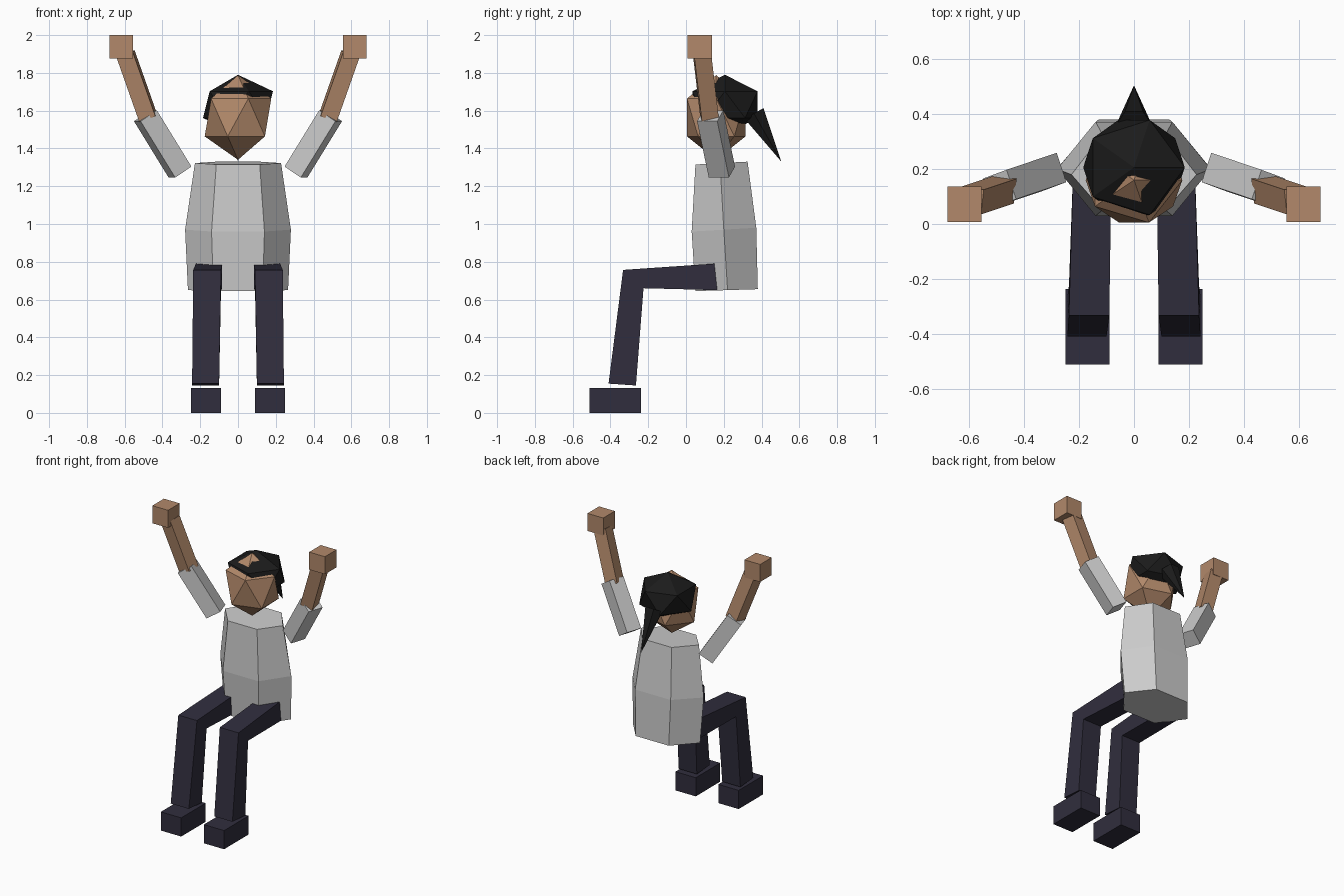
import bpy, bmesh
from mathutils import Vector, Matrix

cube = bpy.data.objects.get("Cube")
if cube:
    bpy.data.objects.remove(cube, do_unlink=True)


def material(name, r, g, b):
    m = bpy.data.materials.new(name)
    m.use_nodes = True
    m.diffuse_color = (r, g, b, 1)
    m.node_tree.nodes["Principled BSDF"].inputs["Base Color"].default_value = (r, g, b, 1)
    return m


shirt = material("light grey shirt", 0.6, 0.6, 0.6)
skin = material("tan skin", 0.445, 0.25, 0.145)
navy = material("dark navy", 0.03, 0.027, 0.047)
black = material("black hair", 0.011, 0.011, 0.011)


def finish(name, bm, mat):
    bmesh.ops.recalc_face_normals(bm, faces=bm.faces)
    mesh = bpy.data.meshes.new(name)
    bm.to_mesh(mesh)
    bm.free()
    mesh.materials.append(mat)
    obj = bpy.data.objects.new(name, mesh)
    bpy.context.collection.objects.link(obj)
    return obj


def loft(name, rings, mat):
    """Skin a stack of matching cross-sections and cap both ends."""
    bm = bmesh.new()
    loops = [[bm.verts.new(p) for p in ring] for ring in rings]
    for a, b in zip(loops, loops[1:]):
        for i in range(len(a)):
            j = (i + 1) % len(a)
            bm.faces.new((a[i], a[j], b[j], b[i]))
    bm.faces.new(loops[0])
    bm.faces.new(loops[-1])
    return finish(name, bm, mat)


def box(name, lo, hi, mat):
    (x0, y0, z0), (x1, y1, z1) = lo, hi
    rings = [[(x0, y0, z), (x1, y0, z), (x1, y1, z), (x0, y1, z)] for z in (z0, z1)]
    return loft(name, rings, mat)


def limb(name, start, end, width, depth, mat, s):
    """Square bar between two points; s mirrors it across x."""
    w, d = Vector(width) / 2, Vector(depth) / 2
    rings = []
    for c in (Vector(start), Vector(end)):
        corners = (c - w - d, c + w - d, c + w + d, c - w + d)
        rings.append([(s * p.x, p.y, p.z) for p in corners])
    return loft(name, rings, mat)


def ico(name, centre, scale, mat):
    bm = bmesh.new()
    bmesh.ops.create_icosphere(bm, subdivisions=1, radius=1)
    bmesh.ops.transform(bm, matrix=Matrix.LocRotScale(Vector(centre), None, Vector(scale)),
                        verts=bm.verts)
    return finish(name, bm, mat)


# Torso: six-sided, widest at the waist
def hexagon(wide, flat, front, mid, back, z_front, z_back):
    z_mid = (z_front + z_back) / 2
    return [(-flat, front, z_front), (flat, front, z_front), (wide, mid, z_mid),
            (flat, back, z_back), (-flat, back, z_back), (-wide, mid, z_mid)]


loft("torso", [hexagon(0.265, 0.13, 0.05, 0.22, 0.38, 0.645, 0.655),
               hexagon(0.28, 0.14, 0.03, 0.2, 0.372, 0.96, 0.98),
               hexagon(0.228, 0.115, 0.05, 0.18, 0.326, 1.315, 1.33)], shirt)

# Head, hair cap and ponytail
ico("head", (0, 0.16, 1.564), (0.197, 0.182, 0.224), skin)
ico("hair", (0, 0.206, 1.632), (0.207, 0.203, 0.158), black)

base, tip = Vector((0, 0.36, 1.585)), Vector((0, 0.505, 1.33))
bm = bmesh.new()
bmesh.ops.create_cone(bm, cap_ends=True, segments=6, radius1=0.066, radius2=0,
                      depth=(tip - base).length)
turn = (tip - base).to_track_quat('Z', 'X')
bmesh.ops.transform(bm, matrix=Matrix.LocRotScale((base + tip) / 2, turn, None), verts=bm.verts)
finish("ponytail", bm, black)

for side, s in (("left", 1), ("right", -1)):
    # Raised arm
    limb(side + "_sleeve", (0.307, 0.19, 1.275), (0.49, 0.128, 1.573),
         (0.086, -0.032, -0.058), (0.035, 0.107, 0), shirt, s)
    limb(side + "_forearm", (0.475, 0.125, 1.56), (0.595, 0.085, 1.9),
         (0.085, 0.01, -0.03), (-0.01, 0.09, 0.01), skin, s)
    box(side + "_hand", (s * 0.618 - 0.062, 0.007, 1.875),
        (s * 0.618 + 0.062, 0.137, 2.0), skin)

    # Bent leg: hip, mitred knee and ankle sections
    sections = [(0.083, 0.223, (0.15, 0.79), (0.165, 0.65)),
                (0.09, 0.237, (-0.333, 0.757), (-0.225, 0.66)),
                (0.1, 0.243, (-0.41, 0.155), (-0.265, 0.145))]
    rings = [[(s * a, *p), (s * b, *p), (s * b, *q), (s * a, *q)] for a, b, p, q in sections]
    loft(side + "_leg", rings, navy)
    box(side + "_shoe", (s * 0.169 - 0.08, -0.512, 0), (s * 0.169 + 0.08, -0.237, 0.133), navy)
